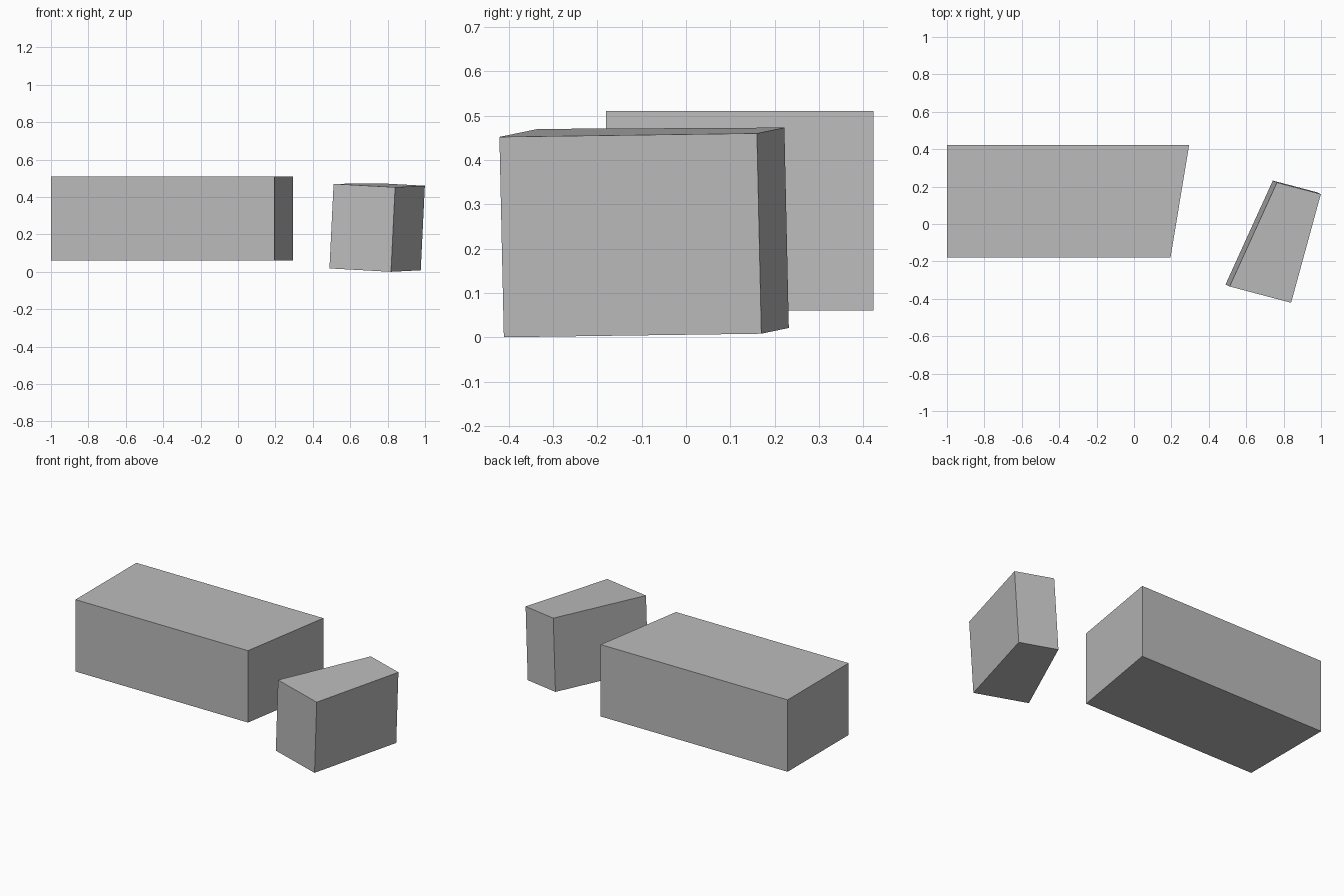
import bpy
import bmesh
from mathutils import Vector

cube = bpy.data.objects.get("Cube")
if cube:
    bpy.data.objects.remove(cube, do_unlink=True)

grey = bpy.data.materials.new("plain grey")
grey.use_nodes = True
color = (0.5, 0.5, 0.5, 1)
grey.diffuse_color = color
grey.node_tree.nodes["Principled BSDF"].inputs["Base Color"].default_value = color


def prism(name, base, offset):
    """Sweep a flat outline along an offset into a closed block."""
    bm = bmesh.new()
    face = bm.faces.new([bm.verts.new(p) for p in base])
    swept = bmesh.ops.extrude_face_region(bm, geom=[face], use_keep_orig=True)
    verts = [v for v in swept["geom"] if isinstance(v, bmesh.types.BMVert)]
    bmesh.ops.translate(bm, verts=verts, vec=Vector(offset))
    bmesh.ops.recalc_face_normals(bm, faces=bm.faces[:])
    mesh = bpy.data.meshes.new(name)
    bm.to_mesh(mesh)
    bm.free()
    mesh.materials.append(grey)
    obj = bpy.data.objects.new(name, mesh)
    bpy.context.collection.objects.link(obj)
    return obj


# Long block with one slanted end
outline = [(-1, -0.18), (0.195, -0.18), (0.295, 0.423), (-1, 0.423)]
prism("long_block", [(x, y, 0.06) for x, y in outline], (0, 0, 0.45))

# Short wedge block, turned and slightly tipped
wedge = [(0.818, -0.411, 0), (0.977, 0.17, 0.008),
         (0.742, 0.232, 0.021), (0.489, -0.324, 0.018)]
prism("tipped_wedge_block", wedge, (0.022, -0.01, 0.452))
